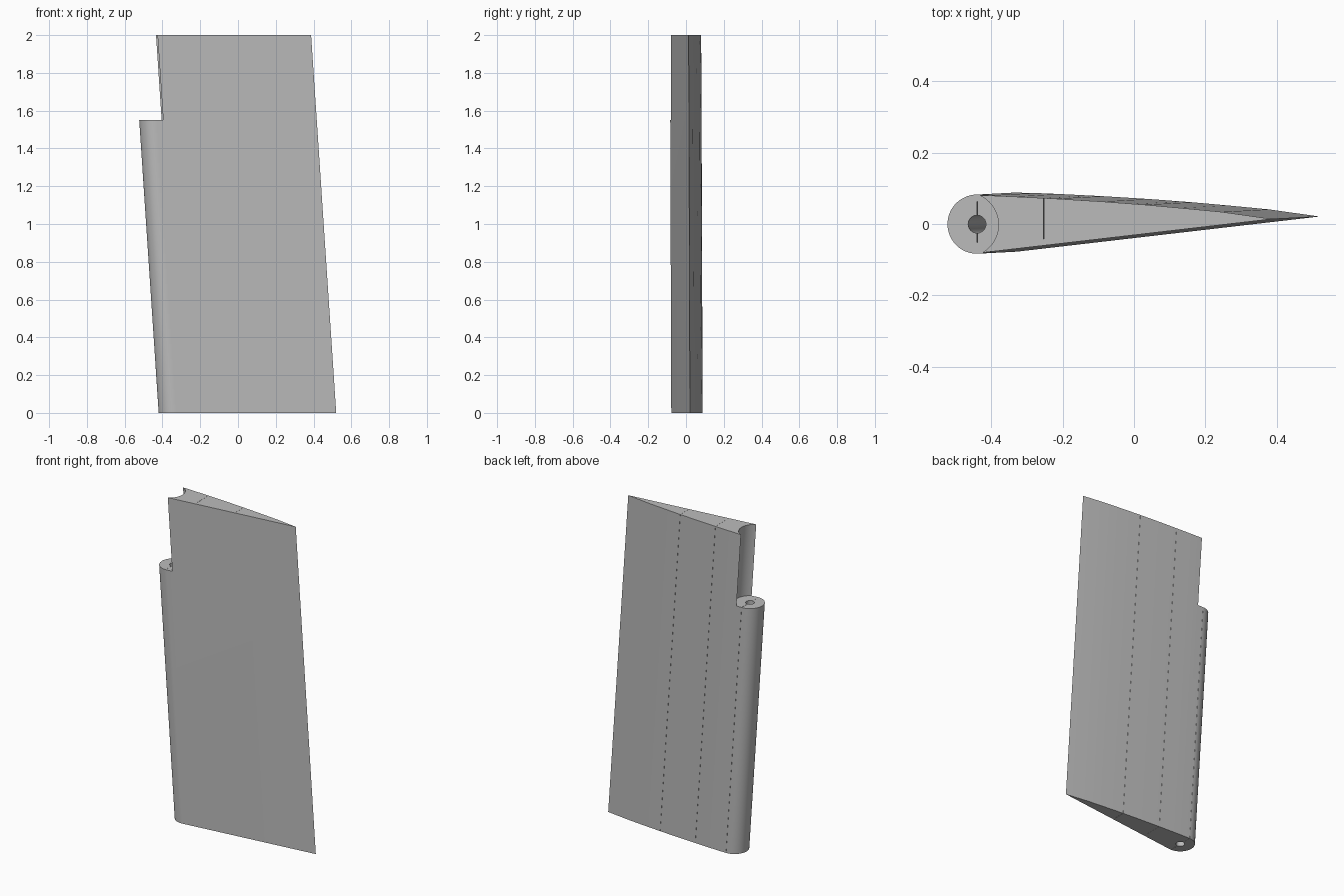
import bpy, bmesh, math

if "Cube" in bpy.data.objects:
    bpy.data.objects.remove(bpy.data.objects["Cube"])

SHEAR_X, SHEAR_Y = -0.0665, -0.0035   # sweep per unit of height
NOSE_X, NOSE_Y = -0.337, 0.005        # hinge axis at the base
R = 0.083                             # nose radius
HOLE = 0.025                          # hinge rod radius
SLIT = 0.0005                         # half width of the thin slits

grey = bpy.data.materials.new("light grey")
grey.diffuse_color = (0.5, 0.5, 0.5, 1)
grey.use_nodes = True
grey.node_tree.nodes["Principled BSDF"].inputs["Base Color"].default_value = grey.diffuse_color


def swept_prism(name, outline, z0, z1):
    """Extrude an outline around the hinge axis along the swept direction."""
    bm = bmesh.new()
    rings = []
    for z in (z0, z1):
        rings.append([bm.verts.new((x + NOSE_X + SHEAR_X * z,
                                    y + NOSE_Y + SHEAR_Y * z, z))
                      for x, y in outline])
    n = len(outline)
    bm.faces.new(rings[0])
    bm.faces.new(rings[1])
    for i in range(n):
        j = (i + 1) % n
        bm.faces.new((rings[0][i], rings[0][j], rings[1][j], rings[1][i]))
    bmesh.ops.recalc_face_normals(bm, faces=bm.faces)
    mesh = bpy.data.meshes.new(name)
    bm.to_mesh(mesh)
    bm.free()
    mesh.materials.append(grey)
    ob = bpy.data.objects.new(name, mesh)
    bpy.context.collection.objects.link(ob)
    return ob


def arc(r, a0, a1, n):
    return [(r * math.cos(math.radians(a0 + (a1 - a0) * i / n)),
             r * math.sin(math.radians(a0 + (a1 - a0) * i / n)))
            for i in range(n + 1)]


# Upper skin control points, nose to trailing edge
UPPER = [(0.0, 0.083), (0.06, 0.082), (0.13, 0.079), (0.25, 0.073), (0.38, 0.065),
         (0.5, 0.056), (0.6, 0.047), (0.715, 0.036), (0.857, 0.016)]
TAIL = UPPER[-1]
LOW = (0.0096, -0.0824)               # tangent point of the flat lower skin


def upper_y(x):
    for (xa, ya), (xb, yb) in zip(UPPER, UPPER[1:]):
        if x <= xb:
            return ya + (yb - ya) * (x - xa) / (xb - xa)


def lower_y(x):
    return LOW[1] + (TAIL[1] - LOW[1]) * (x - LOW[0]) / (TAIL[0] - LOW[0])


# Outline: start right of the nose slit and run along the upper skin
outline = [(SLIT, R)]
slits = [0.217, 0.47]
for a, b in zip(UPPER, UPPER[1:]):
    for s in slits:
        if a[0] < s <= b[0]:
            floor = lower_y(s) + 0.018
            outline += [(s - SLIT, upper_y(s - SLIT)), (s - SLIT, floor),
                        (s + SLIT, floor), (s + SLIT, upper_y(s + SLIT))]
    outline.append(b)
# Flat lower skin and round nose
outline += arc(R, -83.4, -269.7, 30)
# Nose slit down to the rod hole, around it, and on to the lower slit
outline += arc(HOLE, 91.2, 268.8, 12)
outline += [(-SLIT, -0.065), (SLIT, -0.065)]
outline += arc(HOLE, -88.8, 88.8, 12)

flap = swept_prism("control_flap", outline, 0.0, 2.0)

# Round notch in the leading edge at the tip
cutter = swept_prism("notch_cutter", arc(0.09, 0, 352.5, 47), 1.55, 2.1)
cutter.hide_render = True
cutter.hide_set(True)
mod = flap.modifiers.new("notch", 'BOOLEAN')
mod.operation = 'DIFFERENCE'
mod.solver = 'EXACT'
mod.object = cutter

bpy.context.view_layer.objects.active = flap
flap.select_set(True)
bpy.ops.object.modifier_apply(modifier="notch")
bpy.data.objects.remove(cutter)
bpy.ops.object.shade_smooth_by_angle(angle=math.radians(30))
